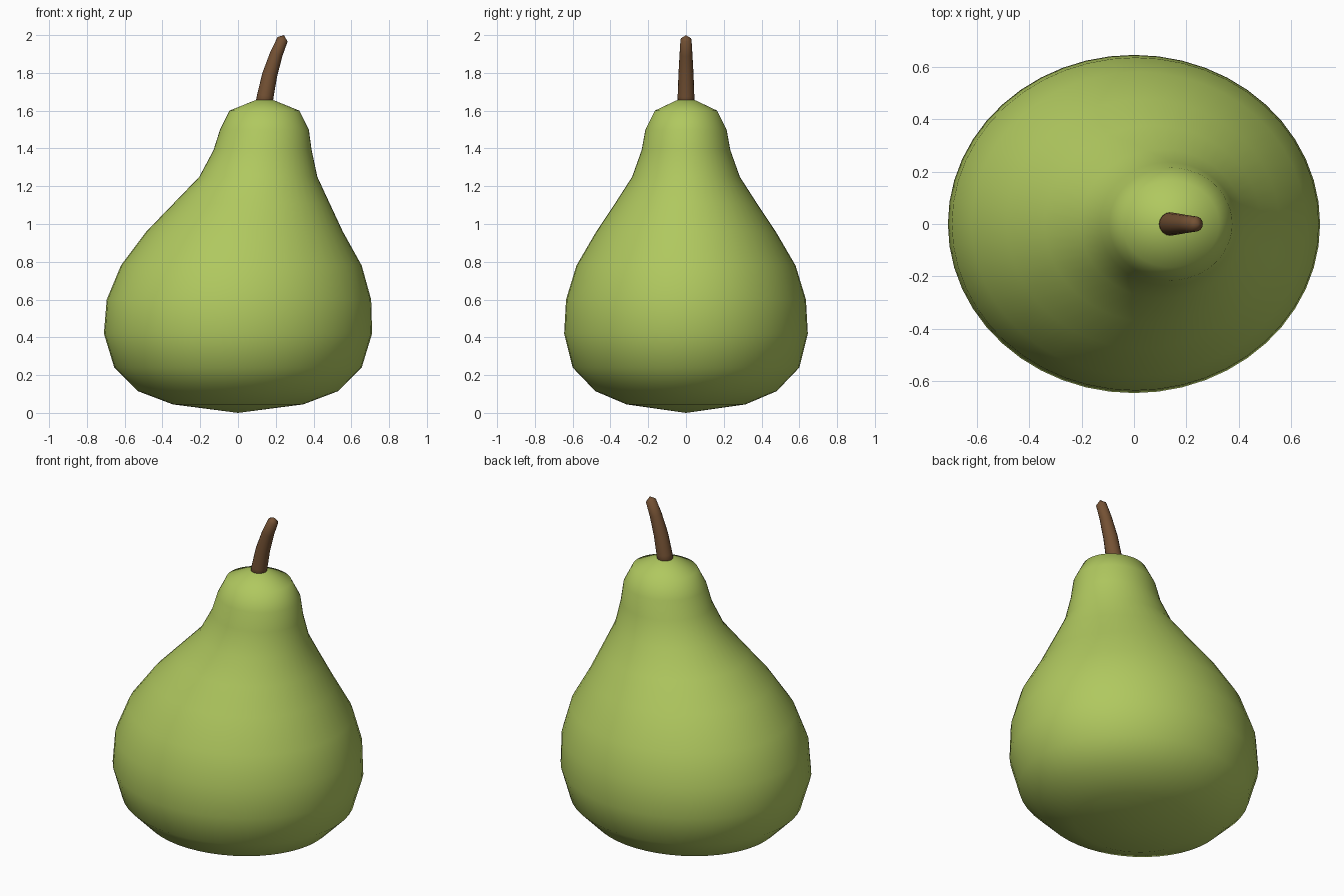
import bpy, bmesh
from math import sin, cos, pi
from mathutils import Vector

cube = bpy.data.objects.get("Cube")
if cube:
    bpy.data.objects.remove(cube)


def material(name, color):
    mat = bpy.data.materials.new(name)
    mat.use_nodes = True
    mat.diffuse_color = (*color, 1)
    bsdf = mat.node_tree.nodes["Principled BSDF"]
    bsdf.inputs["Base Color"].default_value = (*color, 1)
    bsdf.inputs["Roughness"].default_value = 0.6
    return mat


def loft(name, rings, bottom, top, sides, mat):
    """Skin elliptical rings (centre, x axis, y radius), closed by two poles."""
    bm = bmesh.new()
    loops = []
    for centre, across, depth in rings:
        loops.append([bm.verts.new(centre + across * cos(2 * pi * i / sides)
                                   + Vector((0, depth * sin(2 * pi * i / sides), 0)))
                      for i in range(sides)])
    low, high = bm.verts.new(bottom), bm.verts.new(top)
    for i in range(sides):
        j = (i + 1) % sides
        bm.faces.new((low, loops[0][j], loops[0][i]))
        bm.faces.new((high, loops[-1][i], loops[-1][j]))
        for a, b in zip(loops, loops[1:]):
            bm.faces.new((a[i], a[j], b[j], b[i]))
    bmesh.ops.recalc_face_normals(bm, faces=bm.faces)
    for face in bm.faces:
        face.smooth = True
    mesh = bpy.data.meshes.new(name)
    bm.to_mesh(mesh)
    bm.free()
    mesh.materials.append(mat)
    obj = bpy.data.objects.new(name, mesh)
    bpy.context.collection.objects.link(obj)
    return obj


green = material("pear green", (0.434, 0.578, 0.114))
brown = material("stem brown", (0.175, 0.083, 0.034))

# Fruit body: height, left edge, right edge, depth radius
profile = [
    (0.045, -0.345, 0.345, 0.315),
    (0.115, -0.53, 0.53, 0.48),
    (0.24, -0.655, 0.655, 0.6),
    (0.42, -0.71, 0.71, 0.645),
    (0.6, -0.695, 0.705, 0.635),
    (0.78, -0.62, 0.655, 0.58),
    (0.96, -0.485, 0.555, 0.475),
    (1.11, -0.34, 0.485, 0.375),
    (1.25, -0.205, 0.42, 0.285),
    (1.39, -0.13, 0.39, 0.235),
    (1.5, -0.095, 0.375, 0.215),
    (1.6, -0.045, 0.325, 0.165),
    (1.655, 0.09, 0.19, 0.05),
]
body = [(Vector(((l + r) / 2, 0, z)), Vector(((r - l) / 2, 0, 0)), d)
        for z, l, r, d in profile]
loft("pear_body", body, (0, 0, 0), (0.14, 0, 1.66), 48, green)

# Curved stem: centre x, height, radius, with each ring leaning along the bend
path = [(0.135, 1.62, 0.046), (0.145, 1.68, 0.044), (0.168, 1.79, 0.04),
        (0.203, 1.9, 0.034), (0.236, 1.978, 0.029)]
lean = [0.1, 0.15, 0.25, 0.35, 0.42]
stem = [(Vector((x, 0, z)), Vector((r * cos(a), 0, -r * sin(a))), r)
        for (x, z, r), a in zip(path, lean)]
loft("stem", stem, (0.135, 0, 1.61), (0.243, 0, 2.0), 16, brown)
